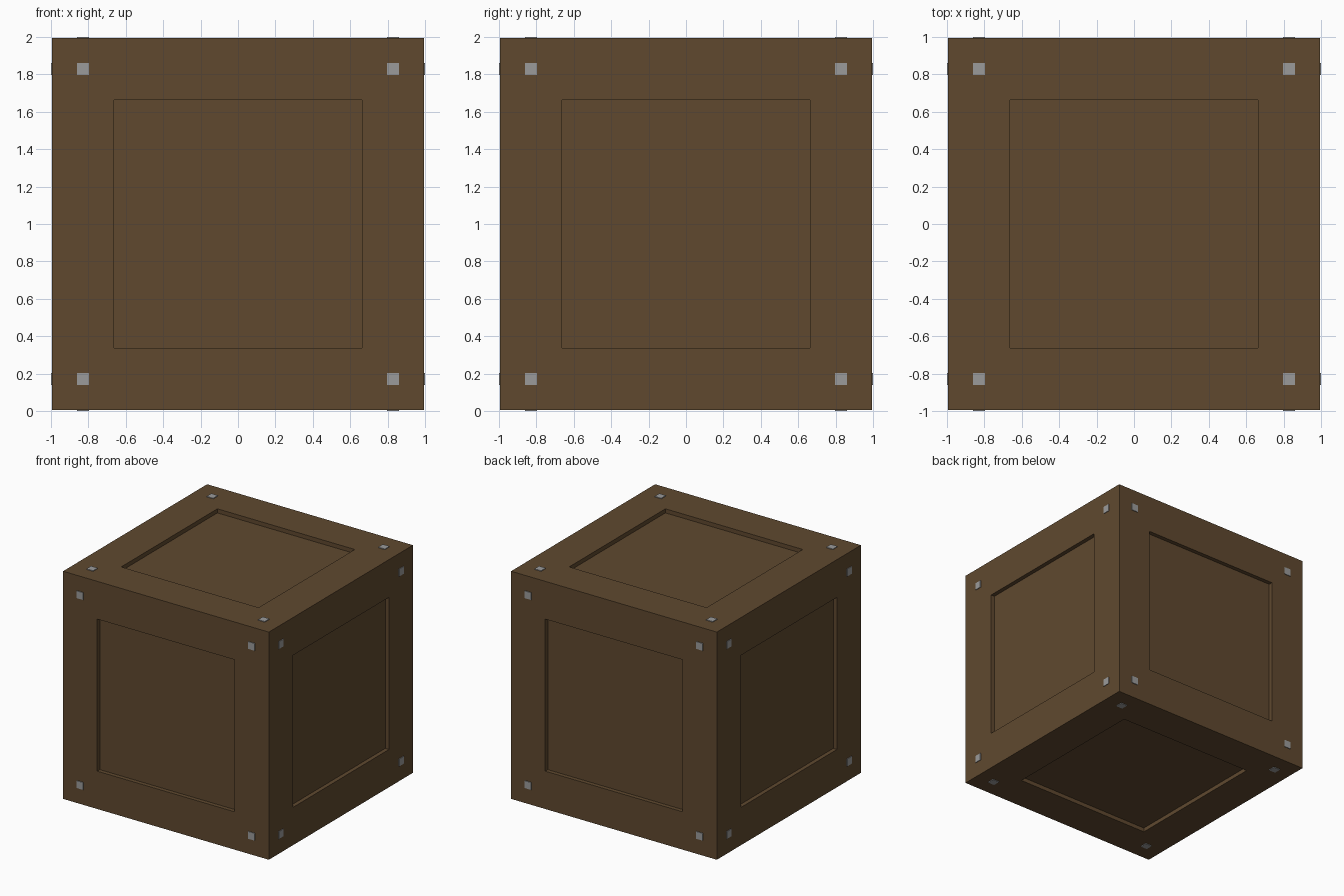
import bpy, bmesh
from mathutils import Matrix, Vector

if "Cube" in bpy.data.objects:
    bpy.data.objects.remove(bpy.data.objects["Cube"])

HALF = 0.994      # half width of the crate body
PANEL = 0.664     # half width of the recessed panels
DEPTH = 0.036     # recess depth
STUD = 0.032      # half width of the corner studs
STUD_AT = 0.829   # stud offset from the face centre
CENTRE = Vector((0, 0, 1))


def material(name, rgb):
    m = bpy.data.materials.new(name)
    m.diffuse_color = (*rgb, 1)
    m.use_nodes = True
    m.node_tree.nodes["Principled BSDF"].inputs["Base Color"].default_value = m.diffuse_color
    return m


def finish(bm, name, mat):
    mesh = bpy.data.meshes.new(name)
    bmesh.ops.recalc_face_normals(bm, faces=bm.faces[:])
    bm.to_mesh(mesh)
    bm.free()
    mesh.materials.append(mat)
    ob = bpy.data.objects.new(name, mesh)
    ob.location = CENTRE
    bpy.context.collection.objects.link(ob)
    return ob


wood = material("brown_wood", (0.115, 0.066, 0.028))
metal = material("grey_metal", (0.33, 0.33, 0.33))

# Crate body: cube with a square recess in all six faces
bm = bmesh.new()
bmesh.ops.create_cube(bm, size=2 * HALF)
panels = bm.faces[:]
bmesh.ops.inset_individual(bm, faces=panels, thickness=HALF - PANEL, use_even_offset=True)
bmesh.ops.inset_individual(bm, faces=panels, thickness=0, depth=-DEPTH)
finish(bm, "crate_body", wood)

# Corner studs: four thin square plates on every face
bm = bmesh.new()
base = HALF - 0.003
for axis in range(3):
    for side in (-1, 1):
        for a in (-1, 1):
            for b in (-1, 1):
                pos, size = Vector(), Vector((2 * STUD,) * 3)
                pos[axis] = side * (base + 1) / 2
                pos[(axis + 1) % 3] = a * STUD_AT
                pos[(axis + 2) % 3] = b * STUD_AT
                size[axis] = 1 - base
                bmesh.ops.create_cube(
                    bm, size=1,
                    matrix=Matrix.Translation(pos) @ Matrix.Diagonal((*size, 1)))
finish(bm, "corner_studs", metal)
